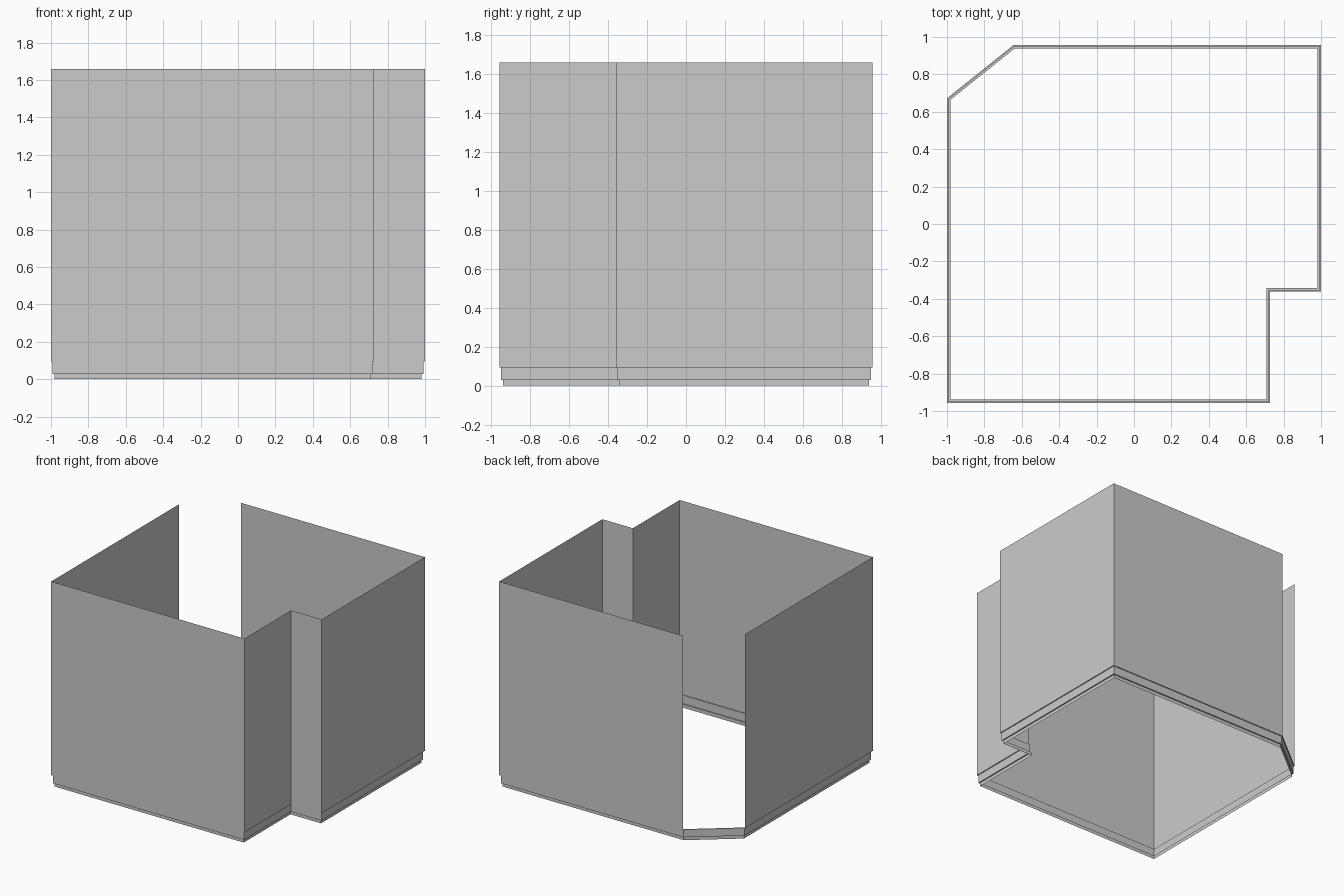
import bpy, bmesh
from mathutils import Vector

if "Cube" in bpy.data.objects:
    bpy.data.objects.remove(bpy.data.objects["Cube"])

# Room outline, counter-clockwise; the edge starting at OPEN is the doorway
OUTLINE = [Vector(p) for p in [(-1, -0.957), (0.727, -0.957), (0.727, -0.36), (1, -0.36),
                               (1, 0.957), (-0.644, 0.957), (-1, 0.672)]]
OPEN = 5


def inset(points, d):
    """Mitred inward offset of a closed outline."""
    out = []
    for i, p in enumerate(points):
        a = (p - points[i - 1]).normalized()
        b = (points[(i + 1) % len(points)] - p).normalized()
        na, nb = Vector((-a.y, a.x)), Vector((-b.y, b.x))
        out.append(p + (na + nb) * d / (1 + na.dot(nb)))
    return out


def sweep(name, profile, skip=None):
    """Sheet swept round the outline; profile is (inset, z) from bottom to top."""
    bm = bmesh.new()
    rings = [[bm.verts.new((p.x, p.y, z)) for p in inset(OUTLINE, d)] for d, z in profile]
    n = len(OUTLINE)
    for low, high in zip(rings, rings[1:]):
        for i in range(n):
            if i != skip:
                j = (i + 1) % n
                # faces look into the room
                bm.faces.new((low[j], low[i], high[i], high[j]))
    mesh = bpy.data.meshes.new(name)
    bm.to_mesh(mesh)
    bm.free()
    obj = bpy.data.objects.new(name, mesh)
    bpy.context.collection.objects.link(obj)
    return obj


# Walls, left open across the chamfered corner
sweep("walls", [(0, 0.094), (0, 1.66)], skip=OPEN)

# Stepped skirting, continuous all the way round
sweep("skirting_board", [(0.018, 0), (0.018, 0.028), (0.008, 0.028), (0.008, 0.094), (0, 0.094)])
